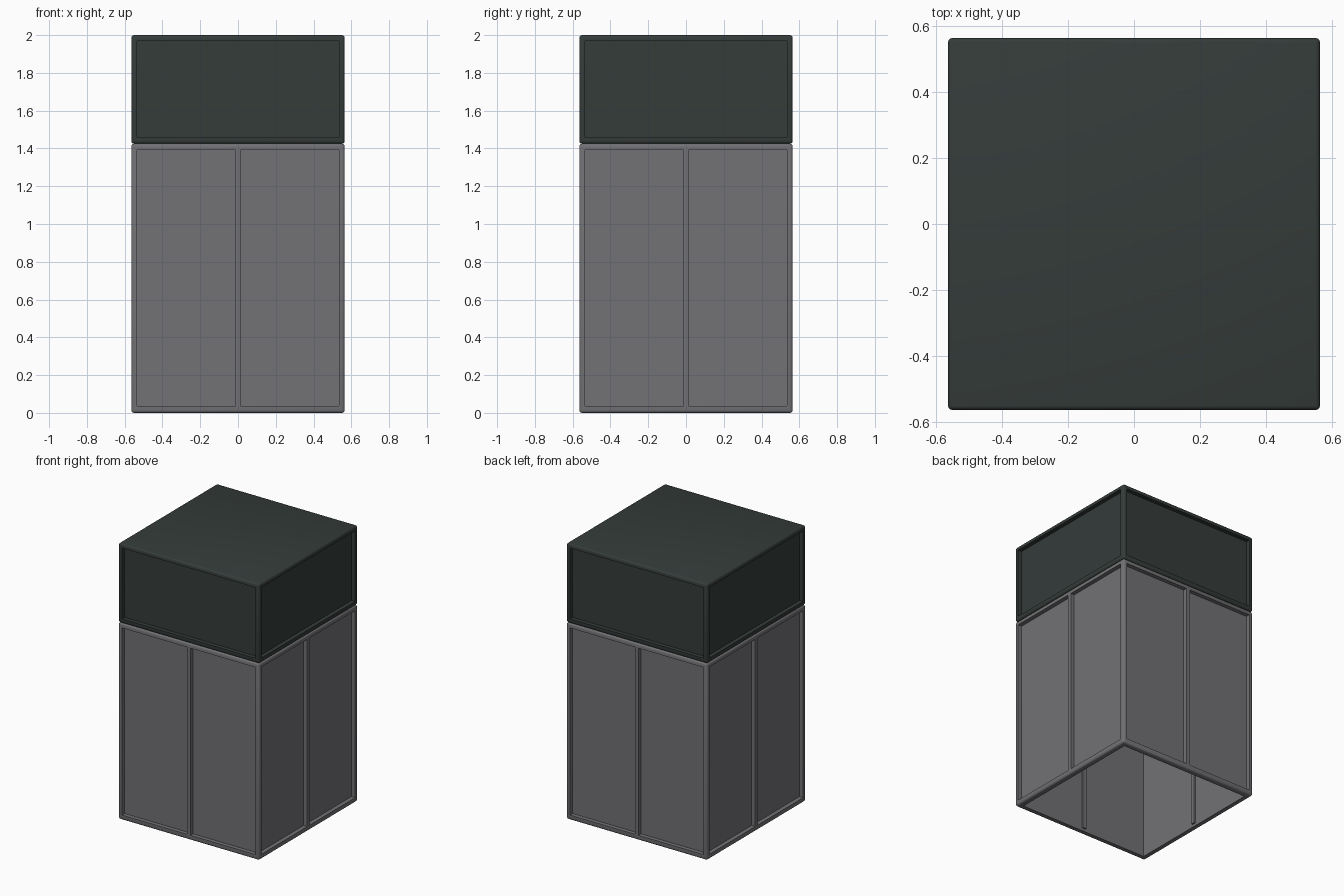
import bpy, bmesh
from math import radians
from mathutils import Matrix, Vector

if "Cube" in bpy.data.objects:
    bpy.data.objects.remove(bpy.data.objects["Cube"])

HALF, RIM, DEPTH, WALL = 0.565, 0.03, 0.03, 0.04
SPLIT = 1.425


def material(name, rgb):
    m = bpy.data.materials.new(name)
    m.diffuse_color = (*rgb, 1)
    m.use_nodes = True
    m.node_tree.nodes["Principled BSDF"].inputs["Base Color"].default_value = m.diffuse_color
    return m


def add_box(bm, lo, hi, rot=None):
    lo, hi = Vector(lo), Vector(hi)
    m = Matrix.Translation((lo + hi) / 2) @ Matrix.Diagonal((*(hi - lo), 1))
    bmesh.ops.create_cube(bm, size=1, matrix=(rot or Matrix()) @ m)


def finish(bm, name, mat=None):
    me = bpy.data.meshes.new(name)
    bm.to_mesh(me)
    bm.free()
    ob = bpy.data.objects.new(name, me)
    bpy.context.collection.objects.link(ob)
    if mat:
        me.materials.append(mat)
    return ob


def four_sides():
    return [Matrix.Rotation(radians(90 * i), 4, 'Z') for i in range(4)]


def rounded_block(name, z0, z1, mat):
    bm = bmesh.new()
    add_box(bm, (-HALF, -HALF, z0), (HALF, HALF, z1))
    bmesh.ops.bevel(bm, geom=bm.edges[:], offset=0.014, segments=3,
                    profile=0.5, affect='EDGES')
    return finish(bm, name, mat)


def cut(target, bm, name):
    cutter = finish(bm, name)
    mod = target.modifiers.new(name, 'BOOLEAN')
    mod.operation, mod.solver, mod.object = 'DIFFERENCE', 'EXACT', cutter
    bpy.ops.object.select_all(action='DESELECT')
    bpy.context.view_layer.objects.active = target
    target.select_set(True)
    bpy.ops.object.modifier_apply(modifier=name)
    bpy.data.objects.remove(cutter)


def recess_sides(target, columns, z0, z1):
    # the same panel recesses on all four sides
    bm = bmesh.new()
    for rot in four_sides():
        for x0, x1 in columns:
            add_box(bm, (x0, -HALF - 0.1, z0), (x1, -HALF + DEPTH, z1), rot)
    cut(target, bm, "panel_recess")


grey = material("grey", (0.168, 0.168, 0.18))
dark = material("dark_green", (0.035, 0.045, 0.042))
edge = HALF - RIM

# lower body: two tall panels per side, hollow and open underneath
body = rounded_block("lower_body", 0, SPLIT, grey)
recess_sides(body, [(-edge, -0.014), (0.014, edge)], 0.036, SPLIT - 0.033)
bm = bmesh.new()
inner = HALF - WALL
add_box(bm, (-inner, -inner, -0.1), (inner, inner, SPLIT + 0.1))
cut(body, bm, "cavity")

# inner ribs behind the centre dividers
bm = bmesh.new()
for rot in four_sides():
    add_box(bm, (-0.014, -inner - 0.005, 0.02), (0.014, -inner + 0.012, SPLIT - 0.02), rot)
finish(bm, "inner_ribs", grey)

# upper block: one wide panel per side, flat top
top = rounded_block("upper_block", SPLIT, 2, dark)
recess_sides(top, [(-edge, edge)], SPLIT + 0.033, 2 - RIM)

for ob in (body, top):
    bpy.ops.object.select_all(action='DESELECT')
    bpy.context.view_layer.objects.active = ob
    ob.select_set(True)
    bpy.ops.object.shade_smooth_by_angle(angle=radians(35))
